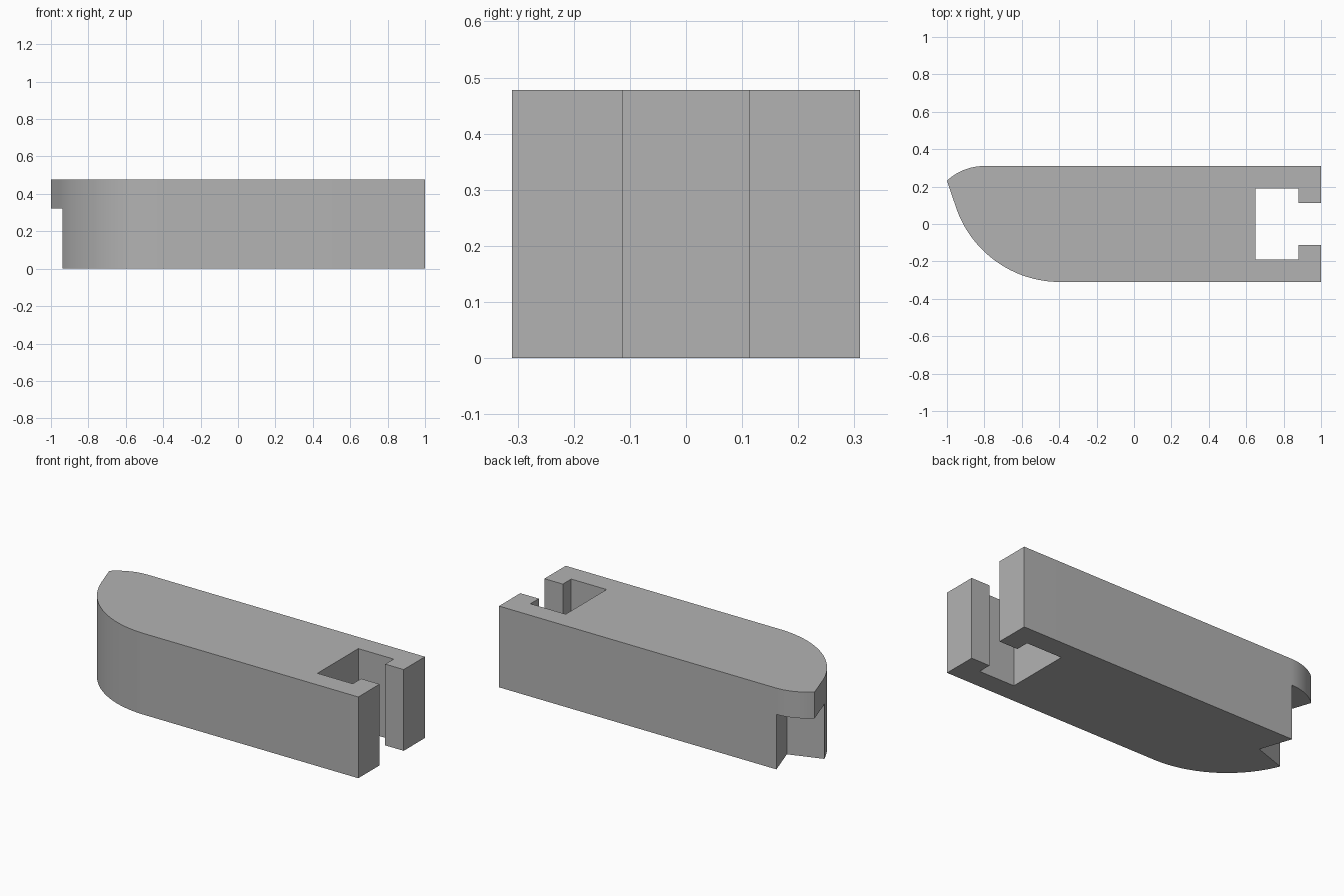
import bpy
import bmesh
from math import cos, sin, radians
from mathutils import Vector

cube = bpy.data.objects.get("Cube")
if cube:
    bpy.data.objects.remove(cube, do_unlink=True)

HALF, TOP, NOTCH_TOP = 0.31, 0.478, 0.323
TILT = radians(18.7)  # slant of the nose and of its notch

grey = bpy.data.materials.new("plain grey")
grey.use_nodes = True
grey.diffuse_color = (0.45, 0.45, 0.45, 1)
grey.node_tree.nodes["Principled BSDF"].inputs["Base Color"].default_value = grey.diffuse_color


def arc(cx, cy, r, start, end, steps):
    angles = [radians(start + (end - start) * i / steps) for i in range(steps + 1)]
    return [(cx + r * cos(a), cy + r * sin(a)) for a in angles]


def prism(name, outline, z0, z1):
    bm = bmesh.new()
    face = bm.faces.new([bm.verts.new((x, y, z0)) for x, y in outline])
    extruded = bmesh.ops.extrude_face_region(bm, geom=[face])["geom"]
    verts = [v for v in extruded if isinstance(v, bmesh.types.BMVert)]
    bmesh.ops.translate(bm, verts=verts, vec=(0, 0, z1 - z0))
    bmesh.ops.recalc_face_normals(bm, faces=bm.faces)
    mesh = bpy.data.meshes.new(name)
    bm.to_mesh(mesh)
    bm.free()
    mesh.materials.append(grey)
    obj = bpy.data.objects.new(name, mesh)
    bpy.context.collection.objects.link(obj)
    return obj


# Body with a T-shaped slot at one end and a lopsided rounded nose at the other
slot = [(1, -0.112), (0.88, -0.112), (0.88, -0.19), (0.65, -0.19)]
slot += [(x, -y) for x, y in reversed(slot)]
outline = [(1, -HALF)] + slot + [(1, HALF)]
outline += arc(-0.8, HALF - 0.295, 0.295, 90, 132.7, 16)
outline += arc(-0.395, 0.588 - HALF, 0.588, 198.7, 270, 32)
body = prism("body", outline, 0, TOP)

# Slanted notch under the nose
corner = Vector((-0.742, 0.122))
along = Vector((-cos(TILT), -sin(TILT))) * 0.6
across = Vector((-sin(TILT), cos(TILT))) * 0.6
cutter = prism("notch_cutter",
               [corner, corner + along, corner + along + across, corner + across],
               -0.1, NOTCH_TOP)
cutter.hide_render = True

cut = body.modifiers.new("notch", "BOOLEAN")
cut.operation = "DIFFERENCE"
cut.solver = "EXACT"
cut.object = cutter
bpy.context.view_layer.objects.active = body
bpy.ops.object.select_all(action="DESELECT")
body.select_set(True)
bpy.ops.object.modifier_apply(modifier=cut.name)
bpy.data.objects.remove(cutter, do_unlink=True)
bpy.ops.object.shade_smooth_by_angle(angle=radians(20))
